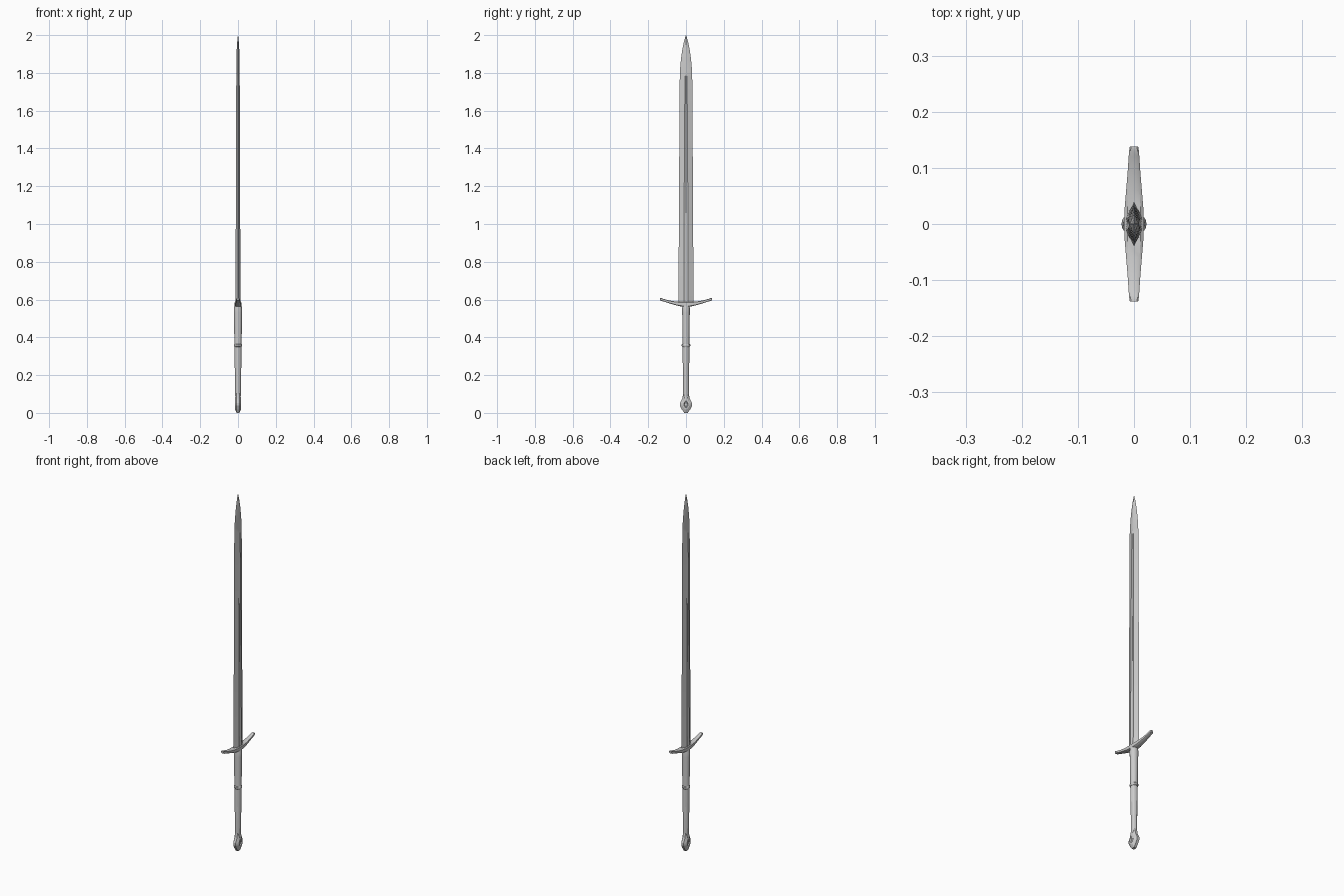
import bpy, bmesh, math

if "Cube" in bpy.data.objects:
    bpy.data.objects.remove(bpy.data.objects["Cube"])


def loft(name, rings, smooth=None):
    """Skin a list of equal-length closed rings and cap both ends."""
    bm = bmesh.new()
    loops = [[bm.verts.new(p) for p in ring] for ring in rings]
    n = len(loops[0])
    for a, b in zip(loops, loops[1:]):
        for i in range(n):
            j = (i + 1) % n
            bm.faces.new((a[i], a[j], b[j], b[i]))
    bm.faces.new(loops[0][::-1])
    bm.faces.new(loops[-1])
    bmesh.ops.remove_doubles(bm, verts=bm.verts, dist=1e-5)
    bmesh.ops.recalc_face_normals(bm, faces=bm.faces)
    me = bpy.data.meshes.new(name)
    bm.to_mesh(me)
    bm.free()
    ob = bpy.data.objects.new(name, me)
    bpy.context.collection.objects.link(ob)
    if smooth:
        bpy.ops.object.select_all(action='DESELECT')
        ob.select_set(True)
        bpy.context.view_layer.objects.active = ob
        bpy.ops.object.shade_smooth_by_angle(angle=math.radians(smooth))
    return ob


def ellipse(z, rx, ry, n=16):
    return [(rx * math.cos(2 * math.pi * i / n),
             ry * math.sin(2 * math.pi * i / n), z) for i in range(n)]


# Blade: z, half width, half thickness, fuller half width, fuller floor
def blade_ring(z, w, t, f, d):
    return [(0, w, z), (t, f, z), (d, 0, z), (t, -f, z),
            (0, -w, z), (-t, -f, z), (-d, 0, z), (-t, f, z)]


blade = [(0.565, .040, .015, .011, .012), (0.62, .040, .014, .011, .011),
         (0.94, .038, .012, .010, .009), (1.32, .036, .011, .009, .008),
         (1.60, .034, .010, .007, .007), (1.78, .033, .009, .005, .007),
         (1.815, .032, .009, .001, .009), (1.87, .027, .008, .001, .008),
         (1.92, .020, .007, .001, .007), (1.965, .011, .004, .0007, .004),
         (2.0, .001, .0006, .0003, .0006)]
loft("blade", [blade_ring(*s) for s in blade], 20)


# Crossguard: curved bar tapering to both ends
def guard_ring(y, zc, hx, hz):
    c = 0.7
    return [(hx, y, zc - hz * c), (hx, y, zc + hz * c), (hx * c, y, zc + hz),
            (-hx * c, y, zc + hz), (-hx, y, zc + hz * c), (-hx, y, zc - hz * c),
            (-hx * c, y, zc - hz), (hx * c, y, zc - hz)]


half = [(.03, .576, .0165, .012), (.06, .581, .014, .0095),
        (.09, .588, .0115, .0075), (.12, .597, .0095, .007),
        (.132, .601, .0085, .008), (.138, .603, .0075, .006)]
guard = [(-y, z, a, b) for y, z, a, b in reversed(half)] + [(0, .575, .018, .013)] + half
loft("crossguard", [guard_ring(*s) for s in guard], 35)

# Grip: wider upper half, slim lower half, with a ring between
loft("upper_grip", [ellipse(*s) for s in [
    (.355, .019, .018), (.40, .0195, .0185), (.53, .022, .020),
    (.55, .0225, .0205), (.567, .019, .019)]], 30)
loft("grip_ring", [ellipse(*s) for s in [
    (.350, .019, .019), (.354, .021, .0225), (.362, .021, .0225), (.366, .019, .019)]], 30)
loft("lower_grip", [ellipse(*s, n=12) for s in [
    (.05, .013, .014), (.10, .015, .016), (.20, .0165, .016),
    (.28, .018, .0175), (.356, .018, .0175)]], 25)

# Pommel: faceted flare with a small dimple on each face
outline = [(.014, .105), (.020, .075), (.032, .052), (.032, .038), (.022, .018), (.009, 0)]
outline += [(-y, z) for y, z in reversed(outline)]


def pommel_ring(x, s):
    return [(x, y * s, .044 + (z - .044) * s) for y, z in outline]


steps = [(.007, 1), (.0155, .6), (.0165, .36), (.0115, .22)]
loft("pommel", [pommel_ring(-x, s) for x, s in reversed(steps)]
     + [pommel_ring(x, s) for x, s in steps])
